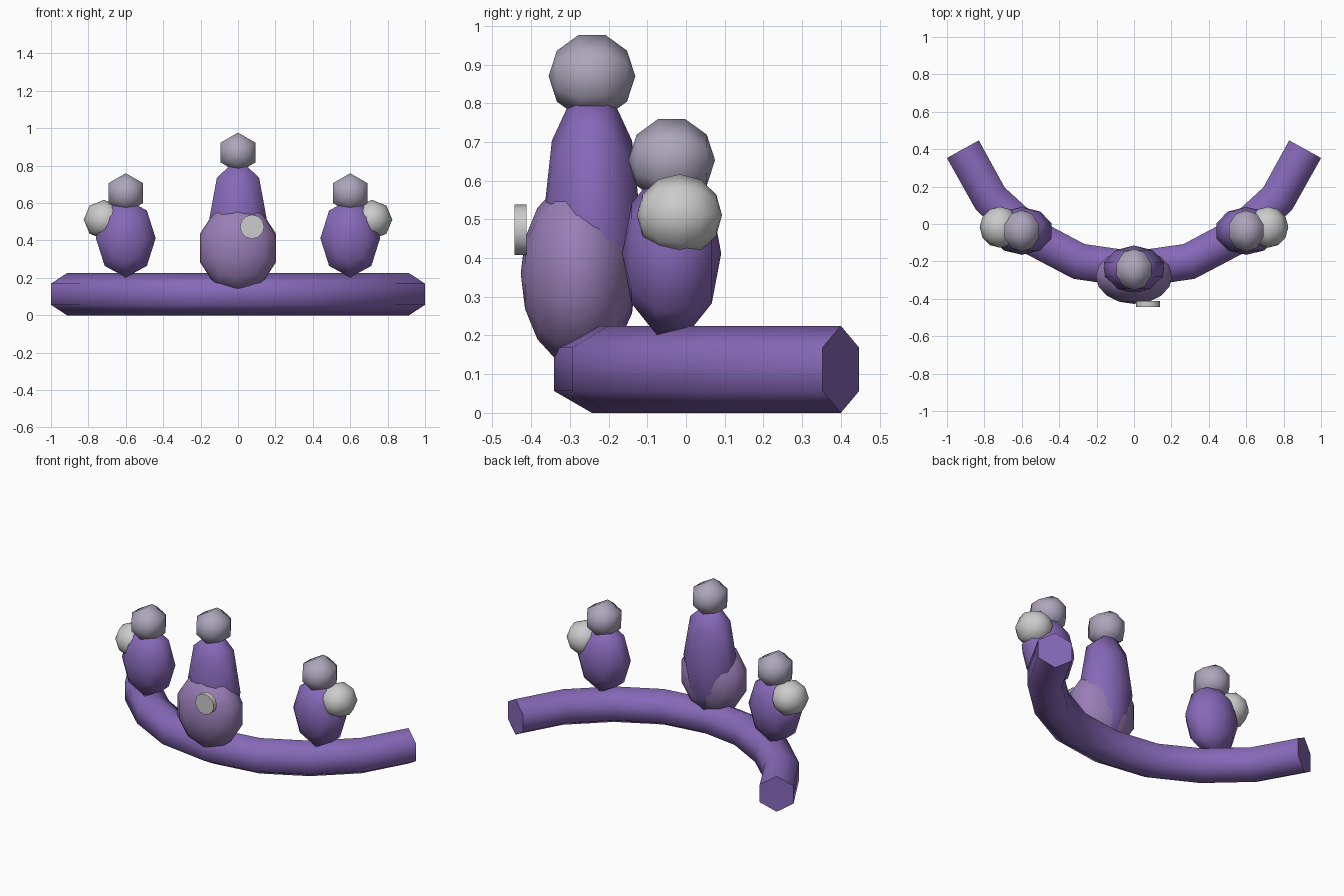
import bpy, bmesh
from math import pi, sin, cos, radians
from mathutils import Vector

if "Cube" in bpy.data.objects:
    bpy.data.objects.remove(bpy.data.objects["Cube"])

def material(name, rgb):
    m = bpy.data.materials.new(name)
    m.diffuse_color = (*rgb, 1)
    m.use_nodes = True
    m.node_tree.nodes["Principled BSDF"].inputs["Base Color"].default_value = m.diffuse_color
    return m

PURPLE = material("purple", (0.24, 0.14, 0.48))
LILAC = material("lilac", (0.32, 0.21, 0.47))
PEARL = material("pearl", (0.42, 0.38, 0.50))

def finish(name, bm, mat=None, angle=65):
    bmesh.ops.recalc_face_normals(bm, faces=bm.faces)
    me = bpy.data.meshes.new(name)
    bm.to_mesh(me)
    bm.free()
    ob = bpy.data.objects.new(name, me)
    bpy.context.collection.objects.link(ob)
    if mat:
        me.materials.append(mat)
    bpy.ops.object.select_all(action='DESELECT')
    ob.select_set(True)
    bpy.context.view_layer.objects.active = ob
    bpy.ops.object.shade_smooth_by_angle(angle=radians(angle))
    return ob

def bridge(bm, a, b):
    n = len(a)
    for i in range(n):
        bm.faces.new((a[i], a[(i + 1) % n], b[(i + 1) % n], b[i]))

def ellipsoid(name, centre, radii, segs, rings, mat=None):
    """Low-poly ellipsoid with poles along y and a vertex straight up."""
    bm = bmesh.new()
    c, (rx, ry, rz) = Vector(centre), radii
    loops = []
    for j in range(1, rings):
        t = pi * j / rings
        loops.append([bm.verts.new(c + Vector((
            rx * sin(t) * sin(2 * pi * i / segs),
            -ry * cos(t),
            rz * sin(t) * cos(2 * pi * i / segs)))) for i in range(segs)])
    for a, b in zip(loops, loops[1:]):
        bridge(bm, a, b)
    for loop, side in ((loops[0], -1), (loops[-1], 1)):
        pole = bm.verts.new(c + Vector((0, side * ry, 0)))
        for i in range(segs):
            bm.faces.new((loop[i], loop[(i + 1) % segs], pole))
    return finish(name, bm, mat)

# Curved band: hexagonal section swept along a mirrored path
half = [(0.915, 0.40), (0.768, 0.135), (0.55, -0.065), (0.295, -0.20)]
path = [Vector((-x, y, 0)) for x, y in half] + [Vector((0, -0.243, 0))] + \
       [Vector((x, y, 0)) for x, y in reversed(half)]
R = 0.1125
bm = bmesh.new()
loops = []
for i, p in enumerate(path):
    before = (p - path[i - 1]).normalized() if i else None
    after = (path[i + 1] - p).normalized() if i < len(path) - 1 else None
    if before is None or after is None:
        t = before or after
    else:
        t = (before + after).normalized()
    side = Vector((-t.y, t.x, 0))
    loops.append([bm.verts.new(p + side * R * sin(k * pi / 3)
                  + Vector((0, 0, R + R * cos(k * pi / 3)))) for k in range(6)])
for a, b in zip(loops, loops[1:]):
    bridge(bm, a, b)
bm.faces.new(loops[0])
bm.faces.new(loops[-1])
finish("curved_band", bm, PURPLE)

# Centre spike, front bulb and top ball
ellipsoid("centre_spike", (0, -0.243, 0.48), (0.168, 0.128, 0.38), 8, 5, PURPLE)
ellipsoid("front_bulb", (0, -0.28, 0.36), (0.215, 0.147, 0.24), 10, 8, LILAC)
ellipsoid("centre_top_ball", (0, -0.243, 0.87), (0.112, 0.112, 0.112), 6, 5, PEARL)

# Side bulbs with top balls and outer balls
for label, s in (("left", -1), ("right", 1)):
    ellipsoid(label + "_bulb", (s * 0.6, -0.037, 0.412), (0.168, 0.128, 0.22), 8, 5, PURPLE)
    ellipsoid(label + "_top_ball", (s * 0.6, -0.037, 0.653), (0.112, 0.112, 0.112), 6, 5, PEARL)
    ellipsoid(label + "_outer_ball", (s * 0.717, -0.017, 0.511), (0.108, 0.11, 0.106), 8, 6)

# Small round button on the front bulb
bm = bmesh.new()
discs = [[bm.verts.new((0.075 + 0.065 * sin(2 * pi * i / 12), y, 0.473 + 0.065 * cos(2 * pi * i / 12)))
          for i in range(12)] for y in (-0.443, -0.412)]
bridge(bm, *discs)
for d in discs:
    bm.faces.new(d)
finish("button", bm, angle=40)
